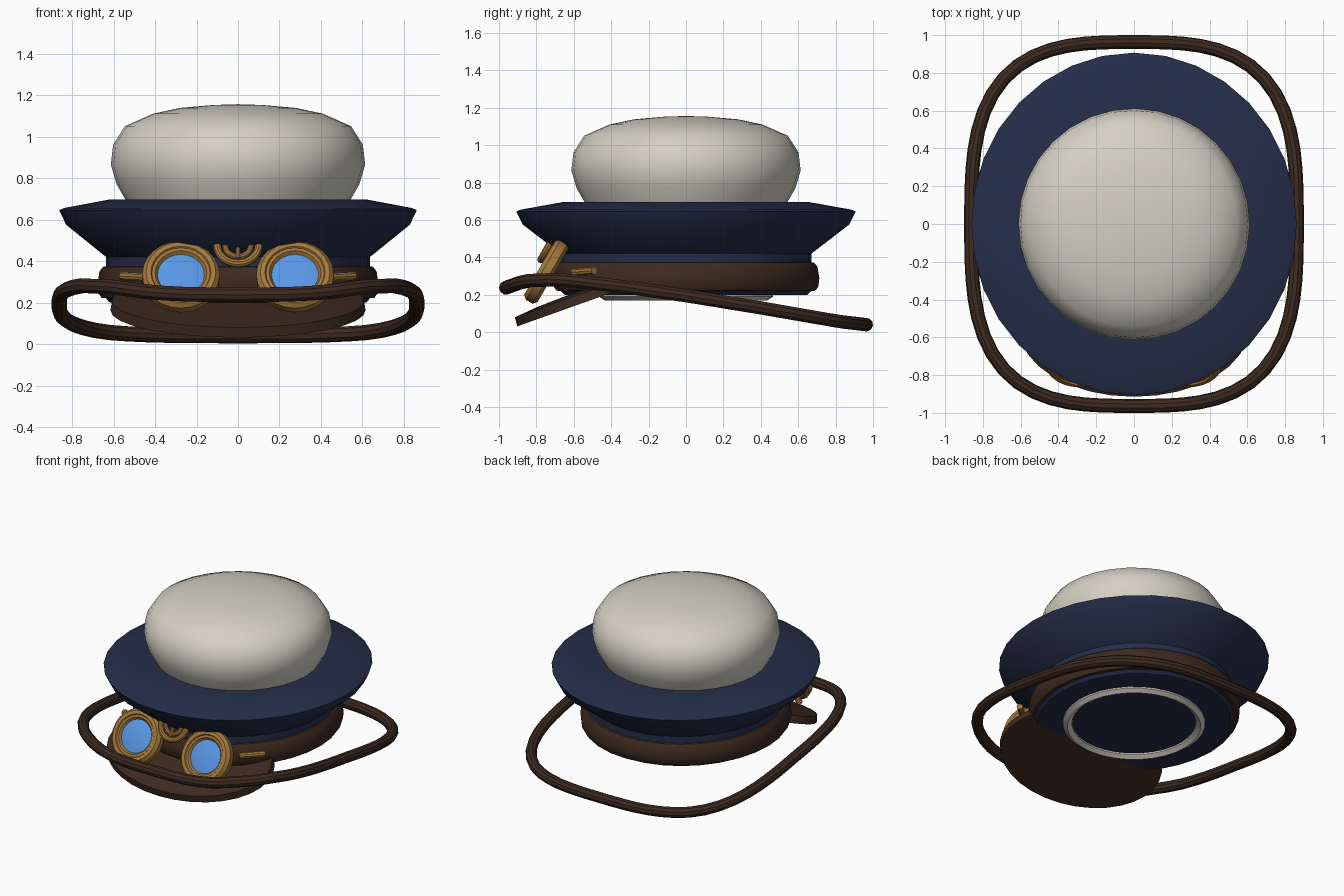
import bpy, bmesh, math
from mathutils import Vector

if "Cube" in bpy.data.objects:
    bpy.data.objects.remove(bpy.data.objects["Cube"])


def material(name, rgb):
    m = bpy.data.materials.new(name)
    m.diffuse_color = (*rgb, 1)
    m.use_nodes = True
    m.node_tree.nodes["Principled BSDF"].inputs["Base Color"].default_value = m.diffuse_color
    return m


CREAM = material("cream_cloth", (0.66, 0.63, 0.55))
NAVY = material("navy_cloth", (0.018, 0.027, 0.068))
BROWN = material("brown_leather", (0.046, 0.023, 0.014))
BRASS = material("brass", (0.37, 0.19, 0.045))
GLASS = material("blue_glass", (0.1, 0.31, 0.78))


def finish(ob, mat, angle=35):
    ob.data.materials.append(mat)
    bpy.ops.object.select_all(action='DESELECT')
    ob.select_set(True)
    bpy.context.view_layer.objects.active = ob
    bpy.ops.object.shade_smooth_by_angle(angle=math.radians(angle))
    return ob


def lathe(name, profile, mat, sx=1.0, loc=(0, 0, 0), tilt=0, sides=32, angle=35):
    """Turn (radius, z) points about z, listed bottom to top; a zero radius closes the end."""
    bm = bmesh.new()
    rings = []
    for r, z in profile:
        if r == 0:
            rings.append([bm.verts.new((0, 0, z))] * sides)
        else:
            rings.append([bm.verts.new((sx * r * math.cos(2 * math.pi * i / sides),
                                        r * math.sin(2 * math.pi * i / sides), z))
                          for i in range(sides)])
    for a, b in zip(rings, rings[1:]):
        for i in range(sides):
            j = (i + 1) % sides
            quad = list(dict.fromkeys((a[i], a[j], b[j], b[i])))
            bm.faces.new(quad)
    bmesh.ops.recalc_face_normals(bm, faces=bm.faces)
    me = bpy.data.meshes.new(name)
    bm.to_mesh(me)
    bm.free()
    ob = bpy.data.objects.new(name, me)
    bpy.context.collection.objects.link(ob)
    ob.location = loc
    ob.rotation_euler.x = math.radians(tilt)
    return finish(ob, mat, angle)


def tube(name, points, radius, mat, cyclic=False):
    cu = bpy.data.curves.new(name, 'CURVE')
    cu.dimensions = '3D'
    cu.bevel_depth = radius
    cu.bevel_resolution = 3
    cu.use_fill_caps = True
    sp = cu.splines.new('POLY')
    sp.points.add(len(points) - 1)
    for p, co in zip(sp.points, points):
        p.co = (*co, 1)
    sp.use_cyclic_u = cyclic
    ob = bpy.data.objects.new(name, cu)
    bpy.context.collection.objects.link(ob)
    bpy.ops.object.select_all(action='DESELECT')
    ob.select_set(True)
    bpy.context.view_layer.objects.active = ob
    bpy.ops.object.convert(target='MESH')
    return finish(bpy.context.object, mat)


# Cream crown, with the lining rim that peeks out underneath
lathe("crown", [(0.40, 0.24), (0.405, 0.19), (0.435, 0.17), (0.465, 0.19), (0.47, 0.3),
                (0.50, 0.6), (0.545, 0.70), (0.585, 0.77), (0.613, 0.865), (0.602, 0.96),
                (0.545, 1.05), (0.41, 1.11), (0.28, 1.138), (0.12, 1.152), (0, 1.156)],
      CREAM, angle=50)

# Navy body flaring out to a wide rim
lathe("cap_body", [(0, 0.20), (0.65, 0.20), (0.67, 0.22), (0.67, 0.42), (0.69, 0.435),
                   (0.872, 0.575), (0.907, 0.645), (0.885, 0.655), (0.65, 0.697), (0, 0.697)],
      NAVY, sx=0.95)

# Leather band
lathe("leather_band", [(0.66, 0.22), (0.692, 0.222), (0.708, 0.245), (0.713, 0.29),
                       (0.703, 0.35), (0.685, 0.372), (0.66, 0.375)], BROWN, sx=0.95)

# Sloping visor
lathe("visor", [(0, 0), (0.39, 0), (0.385, 0.05), (0.25, 0.062), (0, 0.068)],
      BROWN, sx=0.615 / 0.39, loc=(0, -0.535, 0.162), tilt=19.6)

# Chin strap: rounded-square loop, dropping toward the back
HEIGHTS = [(-0.965, 0.237), (-0.86, 0.275), (-0.67, 0.282), (-0.35, 0.245), (0, 0.195),
           (0.4, 0.13), (0.82, 0.057), (0.965, 0.04)]


def strap_height(y):
    for (y0, z0), (y1, z1) in zip(HEIGHTS, HEIGHTS[1:]):
        if y <= y1:
            return z0 + (z1 - z0) * max(0, y - y0) / (y1 - y0)
    return HEIGHTS[-1][1]


path = []
for i in range(64):
    a = 2 * math.pi * i / 64
    c, s = math.cos(a), math.sin(a)
    k = (abs(c) ** 3.1 + abs(s) ** 3.1) ** (-1 / 3.1)
    path.append((0.862 * k * c, 0.963 * k * s, strap_height(0.963 * k * s)))
tube("chin_strap", path, 0.037, BROWN, cyclic=True)

# Goggles: brass rims, lenses and side pegs
for side, sx in (("left", -1), ("right", 1)):
    centre = (sx * 0.275, -0.745, 0.325)
    lathe(side + "_goggle_rim", [(0, -0.04), (0.165, -0.04), (0.187, -0.022), (0.187, 0.02),
                                 (0.168, 0.042), (0.145, 0.042), (0.14, 0.034),
                                 (0.125, 0.034), (0.112, 0.015), (0, 0.012)],
          BRASS, loc=centre, tilt=60, sides=24)
    lathe(side + "_lens", [(0, 0.014), (0.113, 0.018), (0.08, 0.025), (0, 0.028)],
          GLASS, loc=centre, tilt=60, sides=24)
    tube(side + "_strap_peg", [(sx * 0.43, -0.60, 0.32), (sx * 0.56, -0.49, 0.328)], 0.021, BRASS)

# Nose bridge: nested half rings with a short peg
back = Vector((0, 0.5, 0.866))
for name, r, thick in (("bridge_outer_ring", 0.10, 0.02), ("bridge_inner_ring", 0.062, 0.015)):
    arc = [Vector((0, -0.725, 0.475)) + Vector((r * math.cos(a), 0, 0)) + back * r * math.sin(a)
           for a in (math.pi * (1 + i / 16) for i in range(17))]
    tube(name, arc, thick, BRASS)
tube("bridge_peg", [(0, -0.77, 0.41), (0, -0.735, 0.46)], 0.013, BRASS)
